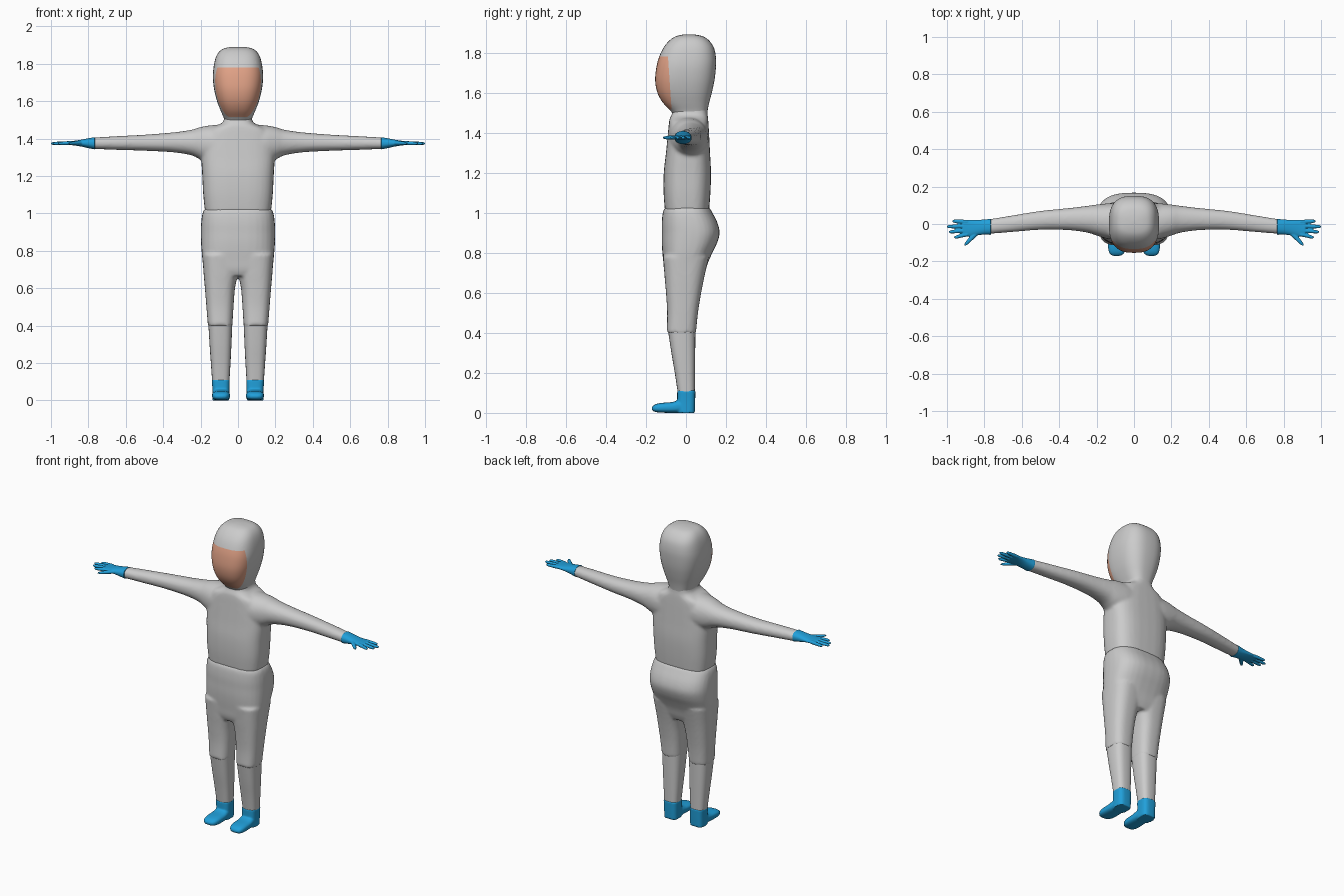
import bpy, bmesh, math
from mathutils import Vector


def material(name, rgb):
    m = bpy.data.materials.new(name)
    m.diffuse_color = (*rgb, 1)
    return m


GREY = material("suit grey", (0.60, 0.60, 0.60))
BLUE = material("glove blue", (0.015, 0.35, 0.70))
SKIN = material("skin", (0.75, 0.36, 0.24))


def refine(rings, steps):
    """Catmull-Rom interpolation of ring parameters."""
    out = []
    for i in range(len(rings) - 1):
        p0, p1 = rings[max(i - 1, 0)], rings[i]
        p2, p3 = rings[i + 1], rings[min(i + 2, len(rings) - 1)]
        for k in range(steps):
            t = k / steps
            out.append([0.5 * (2 * b + (c - a) * t + (2 * a - 5 * b + 4 * c - d) * t * t
                               + (3 * b - a - 3 * c + d) * t ** 3)
                        for a, b, c, d in zip(p0, p1, p2, p3)])
    return out + [list(rings[-1])]


def loft(bm, axis, rings, power=2.6, sides=32, steps=4, flip=1):
    """Rings are (position on axis, u0, u1, v0, v1); flip=-1 mirrors in x."""
    loops = []
    for p, u0, u1, v0, v1 in refine(rings, steps):
        loop = []
        for k in range(sides):
            a = math.tau * k / sides
            c, s = math.cos(a), math.sin(a)
            u = (u0 + u1) / 2 + (u1 - u0) / 2 * math.copysign(abs(c) ** (2 / power), c)
            v = (v0 + v1) / 2 + (v1 - v0) / 2 * math.copysign(abs(s) ** (2 / power), s)
            x, y, z = {"x": (p, u, v), "y": (u, p, v), "z": (u, v, p)}[axis]
            loop.append(bm.verts.new((x * flip, y, z)))
        loops.append(loop)
    for a, b in zip(loops, loops[1:]):
        for k in range(sides):
            n = (k + 1) % sides
            bm.faces.new((a[k], a[n], b[n], b[k]))
    bm.faces.new(loops[0])
    bm.faces.new(loops[-1])


def finish(name, bm, mats, voxel=0, smooth=0):
    """Make the object; with a voxel size, fuse and soften overlapping volumes."""
    bmesh.ops.recalc_face_normals(bm, faces=bm.faces)
    me = bpy.data.meshes.new(name)
    bm.to_mesh(me)
    bm.free()
    ob = bpy.data.objects.new(name, me)
    bpy.context.collection.objects.link(ob)
    for m in mats:
        me.materials.append(m)
    bpy.ops.object.select_all(action="DESELECT")
    ob.select_set(True)
    bpy.context.view_layer.objects.active = ob
    if voxel:
        r = ob.modifiers.new("fuse", "REMESH")
        r.mode, r.voxel_size = "VOXEL", voxel
        s = ob.modifiers.new("soften", "SMOOTH")
        s.factor, s.iterations = 0.5, smooth
        bpy.ops.object.modifier_apply(modifier="fuse")
        bpy.ops.object.modifier_apply(modifier="soften")
    bpy.ops.object.shade_smooth_by_angle(angle=math.radians(50))
    return ob


# Torso, neck and sleeves
bm = bmesh.new()
loft(bm, "z", [(1.005, -.176, .176, -.105, .115), (1.1, -.186, .186, -.112, .122),
               (1.2, -.191, .191, -.111, .125), (1.3, -.196, .196, -.1, .12),
               (1.4, -.188, .188, -.09, .115), (1.45, -.155, .155, -.085, .112),
               (1.475, -.1, .1, -.08, .11), (1.5, -.075, .075, -.068, .107),
               (1.56, -.075, .075, -.065, .105)], power=3)
for side in (1, -1):
    loft(bm, "x", [(.06, -.085, .112, 1.27, 1.478), (.14, -.08, .11, 1.27, 1.472),
                   (.2, -.062, .104, 1.288, 1.462), (.25, -.046, .097, 1.311, 1.447),
                   (.35, -.033, .085, 1.327, 1.433), (.5, -.031, .07, 1.335, 1.421),
                   (.65, -.043, .046, 1.34, 1.413), (.785, -.054, .024, 1.345, 1.405)],
         power=2.2, flip=side)
finish("torso_and_sleeves", bm, [GREY], 0.009, 6)

# Hips and thighs
bm = bmesh.new()
loft(bm, "z", [(.665, -.17, .17, -.095, .08), (.7, -.184, .184, -.108, .095),
               (.75, -.19, .19, -.113, .11), (.8, -.195, .195, -.118, .132),
               (.85, -.198, .198, -.121, .156), (.9, -.199, .199, -.121, .168),
               (.95, -.197, .197, -.121, .157), (1.0, -.19, .19, -.116, .132),
               (1.025, -.178, .178, -.107, .118)], power=2.7)
for side in (1, -1):
    loft(bm, "z", [(.4, .03, .161, -.096, .05), (.5, .024, .169, -.094, .06),
                   (.6, .016, .177, -.1, .076), (.68, .0, .184, -.107, .092),
                   (.78, -.01, .192, -.115, .115)], power=2.7, flip=side)
finish("hips_and_thighs", bm, [GREY], 0.008, 6)

for side, tag in ((1, "left"), (-1, "right")):
    # Lower trouser leg
    bm = bmesh.new()
    loft(bm, "z", [(.1, .046, .138, -.041, .044), (.2, .04, .145, -.056, .045),
                   (.3, .035, .152, -.073, .046), (.42, .03, .159, -.091, .047)],
         power=2.8, flip=side)
    finish("lower_leg_" + tag, bm, [GREY])

    # Shoe: ankle cuff fused with the foot
    bm = bmesh.new()
    loft(bm, "z", [(.0, .046, .136, -.045, .044), (.06, .045, .137, -.044, .046),
                   (.112, .044, .14, -.044, .047)], power=3.2, flip=side)
    loft(bm, "y", [(.03, .05, .132, 0, .06), (-.03, .045, .135, 0, .064),
                   (-.07, .043, .138, 0, .054), (-.12, .043, .139, .001, .05),
                   (-.15, .05, .134, .004, .044), (-.166, .064, .122, .01, .034),
                   (-.171, .08, .106, .018, .026)], power=2.8, flip=side)
    finish("shoe_" + tag, bm, [BLUE], 0.005, 4)

    # Glove: cuff and palm, fingers and thumb fused
    bm = bmesh.new()
    loft(bm, "x", [(.765, -.058, .028, 1.342, 1.408), (.8, -.057, .024, 1.349, 1.402),
                   (.84, -.06, .022, 1.358, 1.394), (.88, -.066, .023, 1.364, 1.388),
                   (.915, -.066, .02, 1.366, 1.386)], power=2.3, flip=side)
    for y0, y1, tip in ((.012, .015, .972), (-.011, -.014, 1.0),
                        (-.034, -.042, .99), (-.056, -.07, .962)):
        base, r = .89, .0105
        loft(bm, "x", [(base, y0 - r, y0 + r, 1.366, 1.387),
                       ((base + tip) / 2, (y0 + y1) / 2 - r, (y0 + y1) / 2 + r, 1.365, 1.385),
                       (tip - .012, y1 - r * .85, y1 + r * .85, 1.366, 1.382),
                       (tip, y1 - .004, y1 + .004, 1.371, 1.377)],
             power=2, sides=12, flip=side)
    loft(bm, "x", [(.83, -.055, -.02, 1.364, 1.388), (.865, -.088, -.052, 1.364, 1.386),
                   (.892, -.112, -.084, 1.366, 1.383), (.907, -.118, -.106, 1.371, 1.379)],
         power=2, sides=12, flip=side)
    finish("glove_" + tag, bm, [BLUE], 0.0035, 2)

# Hooded head, cut along the edges of the face opening
bm = bmesh.new()
loft(bm, "z", [(1.485, -.07, .07, -.06, .105), (1.51, -.076, .076, -.078, .108),
               (1.55, -.093, .093, -.116, .116), (1.6, -.112, .112, -.143, .129),
               (1.66, -.127, .127, -.154, .142), (1.72, -.134, .134, -.149, .149),
               (1.77, -.132, .132, -.137, .15), (1.82, -.123, .123, -.115, .141),
               (1.855, -.108, .108, -.088, .12), (1.878, -.084, .084, -.058, .091),
               (1.888, -.05, .05, -.025, .055), (1.891, -.01, .01, .008, .022)],
     power=2.7, sides=48)
for co, no in (((0, 0, 1.78), (0, 0, 1)), ((0, 0, 1.515), (0, 0, 1)),
               ((0, -.09, 1.78), (0, 1, .068))):
    bmesh.ops.bisect_plane(bm, geom=bm.verts[:] + bm.edges[:] + bm.faces[:],
                           plane_co=Vector(co), plane_no=Vector(no))
for f in bm.faces:
    c = f.calc_center_median()
    if 1.515 < c.z < 1.78 and c.y < -.09 + .068 * (1.78 - c.z):
        f.material_index = 1
finish("hooded_head", bm, [GREY, SKIN])
